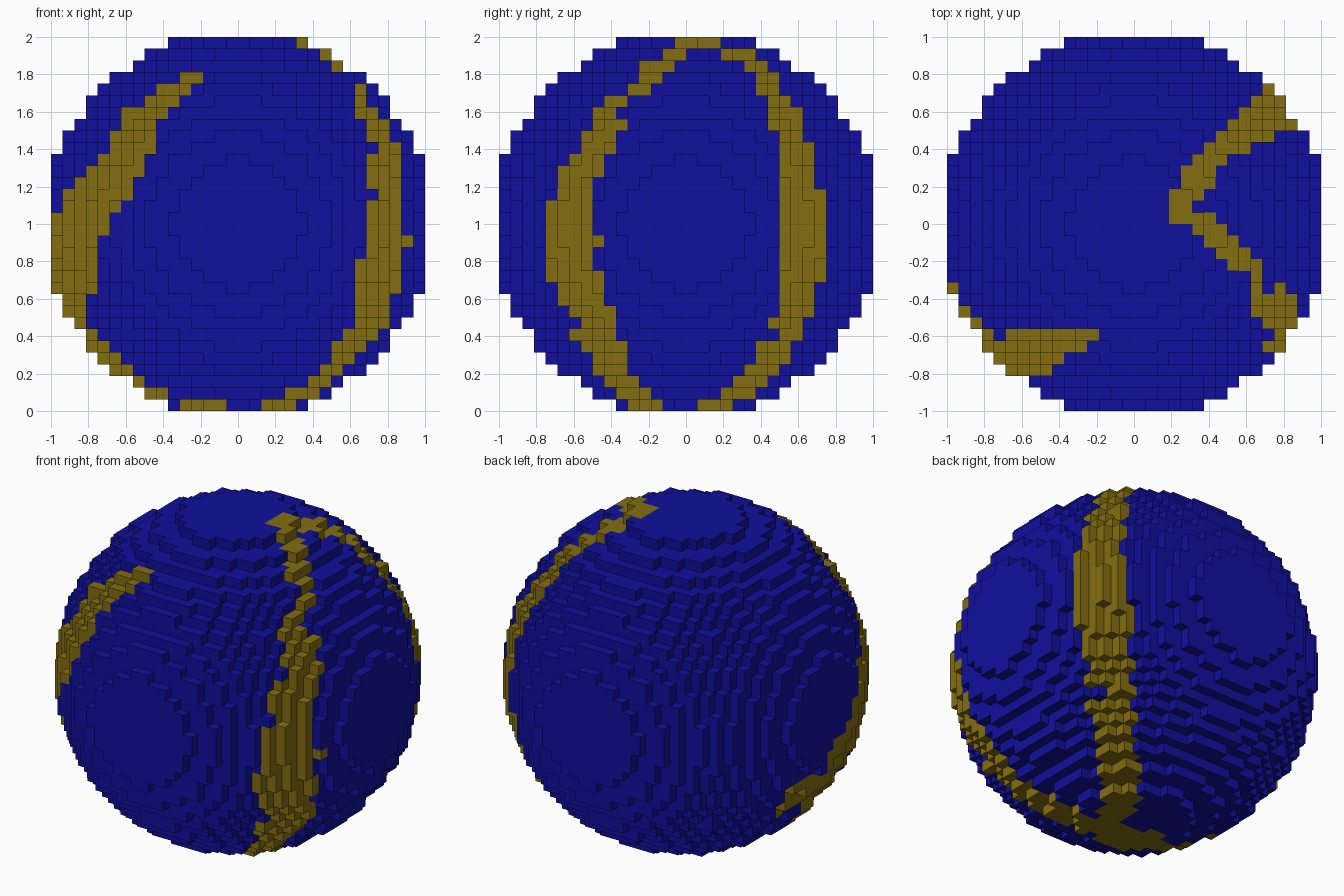
import bpy
from mathutils import Vector

if "Cube" in bpy.data.objects:
    bpy.data.objects.remove(bpy.data.objects["Cube"])

N = 16                      # cells from centre to edge
CELL = 1.0 / N
R2 = 16.5 ** 2              # block-ball radius squared, in cells


def material(name, rgb):
    m = bpy.data.materials.new(name)
    m.diffuse_color = (*rgb, 1.0)
    m.use_nodes = True
    m.node_tree.nodes["Principled BSDF"].inputs["Base Color"].default_value = m.diffuse_color
    return m


# Stripe paths over the ball: direction from the centre and half width
front_right = [(.23, .10, .97, .06), (.30, .05, .95, .05), (.40, -.02, .92, .06),
               (.54, -.14, .83, .07), (.66, -.26, .70, .07), (.64, -.41, .65, .06),
               (.76, -.42, .50, .09), (.78, -.55, .30, .11), (.78, -.63, .0, .14),
               (.745, -.59, -.30, .16), (.71, -.50, -.50, .14), (.57, -.43, -.70, .13),
               (.42, -.34, -.83, .11), (.25, -.24, -.94, .11), (.10, -.18, -.98, .10)]
back_right = [(.24, .08, .97, .07), (.34, .25, .91, .075), (.42, .37, .83, .08),
              (.55, .48, .68, .09), (.66, .55, .50, .11), (.75, .58, .30, .13),
              (.77, .63, .05, .14), (.75, .62, -.25, .14), (.66, .58, -.48, .14),
              (.52, .46, -.70, .13), (.34, .30, -.88, .11), (.20, .14, -.97, .10),
              (.15, -.05, -.99, .08), (.05, -.18, -.98, .12), (-.18, -.16, -.97, .14)]
front_left = [(-.22, -.59, .78, .05), (-.33, -.63, .70, .09), (-.47, -.65, .60, .12),
              (-.56, -.69, .45, .14), (-.69, -.70, .20, .16), (-.85, -.53, .0, .21),
              (-.89, -.38, -.25, .23), (-.88, -.20, -.42, .24), (-.70, -.18, -.68, .16),
              (-.45, -.17, -.88, .09), (-.18, -.16, -.97, .13)]
left_spur = [(-.88, -.10, -.44, .14), (-.85, .14, -.48, .12), (-.80, .20, -.54, .07)]

segments = []
for path in (front_right, back_right, front_left, left_spur):
    pts = [(Vector(p[:3]).normalized(), p[3]) for p in path]
    segments += list(zip(pts, pts[1:]))

# Single odd cells that break the stripe edges
extra_gold = {(14.5, -7.5, -1.5)}
extra_blue = {(1.5, -4.5, -15.5), (10.5, 7.5, -9.5),
              (5.5, .5, -15.5), (5.5, -.5, -15.5)}


def inside(c):
    return c[0] ** 2 + c[1] ** 2 + c[2] ** 2 <= R2 and max(map(abs, c)) < N


def is_gold(c):
    if c in extra_gold:
        return True
    if c in extra_blue:
        return False
    d = Vector(c).normalized()
    for (a, wa), (b, wb) in segments:
        ab = b - a
        t = min(1, max(0, (d - a).dot(ab) / ab.length_squared))
        if (d - a - ab * t).length < wa + (wb - wa) * t:
            return True
    return False


# Collect the outward faces of every block on the surface
verts, faces, slots = {}, [], []
axis = [i + 0.5 for i in range(-N, N)]
for c in ((x, y, z) for x in axis for y in axis for z in axis):
    if not inside(c):
        continue
    gold = None
    for k in range(3):
        for s in (-1, 1):
            n = list(c)
            n[k] += s
            if inside(n):
                continue
            if gold is None:
                gold = is_gold(c)
            loop = []
            for u, v in ((-1, -1), (1, -1), (1, 1), (-1, 1)):
                p = list(c)
                p[k] += s * .5
                p[(k + 1) % 3] += u * .5
                p[(k + 2) % 3] += v * .5
                loop.append(verts.setdefault(tuple(p), len(verts)))
            faces.append(loop if s > 0 else loop[::-1])
            slots.append(int(gold))

# Block ball standing on the ground
mesh = bpy.data.meshes.new("block_ball")
mesh.from_pydata([(x * CELL, y * CELL, z * CELL + 1) for x, y, z in verts], [], faces)
mesh.materials.append(material("deep blue", (.005, .005, .34)))
mesh.materials.append(material("dark gold", (.23, .155, .005)))
mesh.polygons.foreach_set("material_index", slots)
mesh.update()
ball = bpy.data.objects.new("block_ball", mesh)
bpy.context.collection.objects.link(ball)
